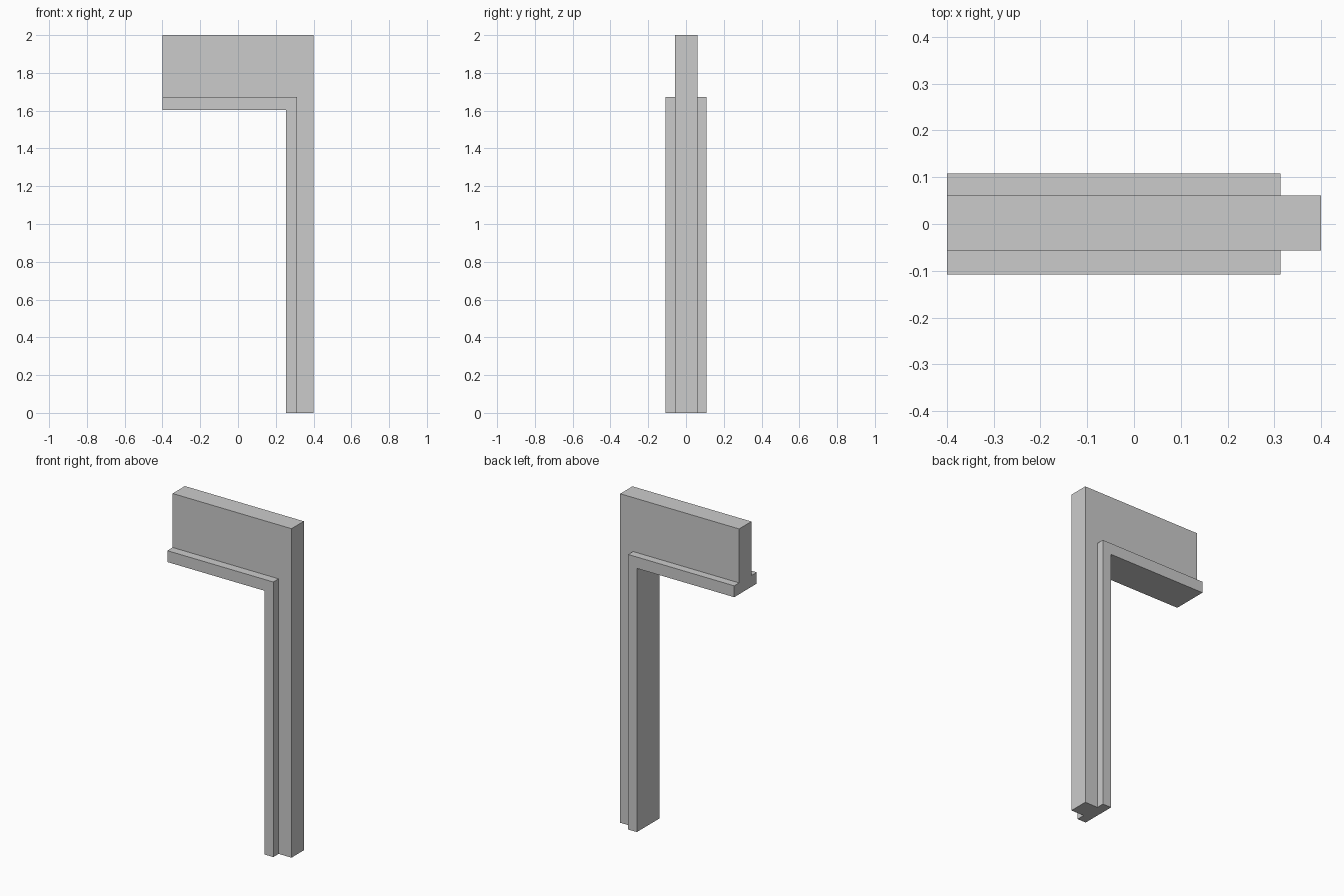
import bpy, bmesh

if "Cube" in bpy.data.objects:
    bpy.data.objects.remove(bpy.data.objects["Cube"])

# Section levels from the opening outwards: inner edge, trim edge, outer edge
X = (0.255, 0.313, 0.40)    # across the post
Z = (1.603, 1.672, 2.00)    # across the header
TRIM = (-0.108, 0.108)      # trim faces
WALL = (-0.057, 0.061)      # wall faces

# T-shaped section as (level, y)
section = [(0, TRIM[0]), (1, TRIM[0]), (1, WALL[0]), (2, WALL[0]),
           (2, WALL[1]), (1, WALL[1]), (1, TRIM[1]), (0, TRIM[1])]

# Sweep the section: header free end -> mitred corner -> post foot
stations = [lambda k: (-0.40, Z[k]),
            lambda k: (X[k], Z[k]),
            lambda k: (X[k], 0.0)]

bm = bmesh.new()
rings = []
for station in stations:
    ring = []
    for level, y in section:
        x, z = station(level)
        ring.append(bm.verts.new((x, y, z)))
    rings.append(ring)

n = len(section)
for a, b in zip(rings, rings[1:]):
    for i in range(n):
        j = (i + 1) % n
        bm.faces.new((a[i], a[j], b[j], b[i]))

# End caps
bm.faces.new(rings[0])
bm.faces.new(rings[-1])
bmesh.ops.recalc_face_normals(bm, faces=bm.faces)

mesh = bpy.data.meshes.new("doorway_half_wall")
bm.to_mesh(mesh)
bm.free()
bpy.context.collection.objects.link(bpy.data.objects.new("doorway_half_wall", mesh))
